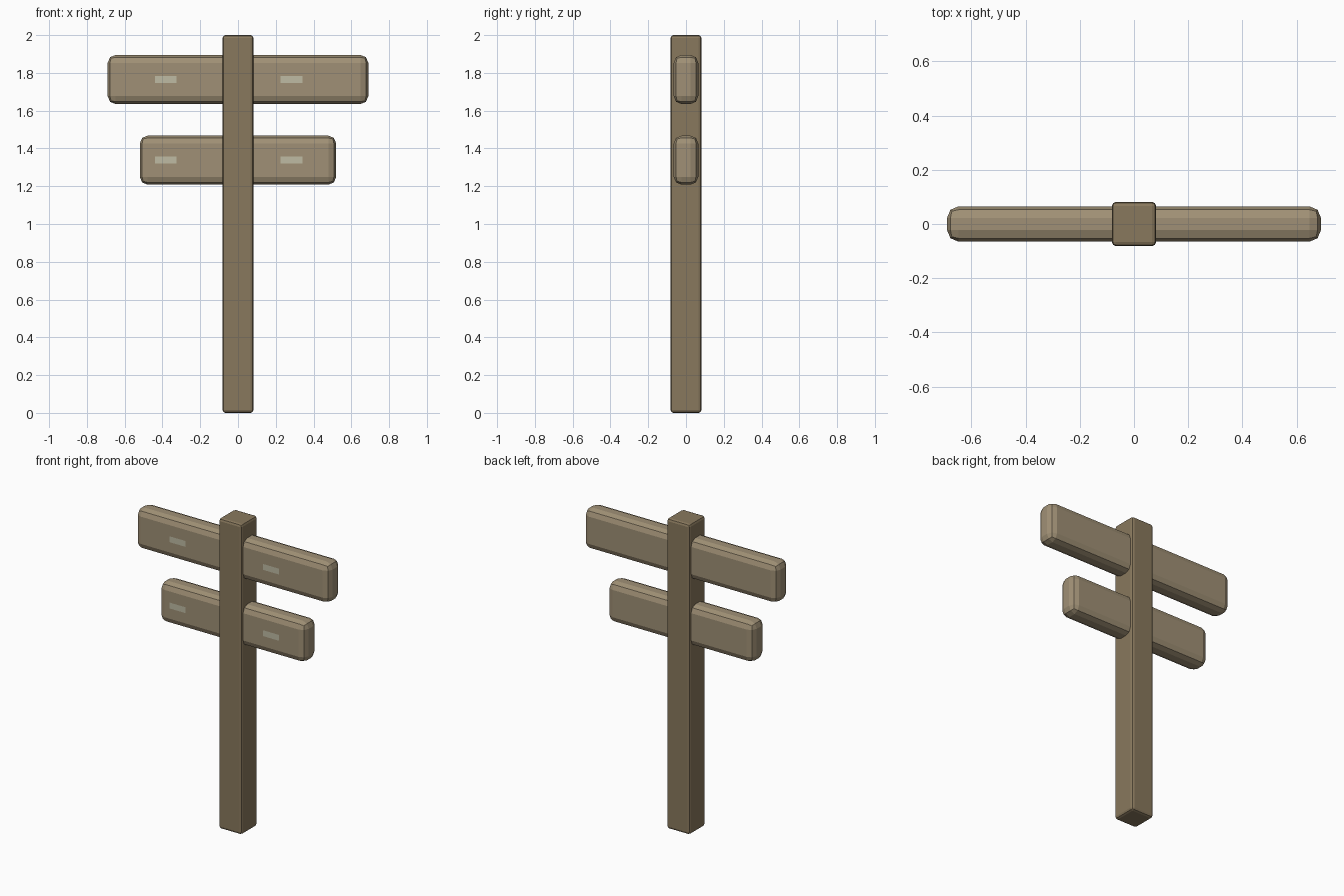
import bpy
import math

if "Cube" in bpy.data.objects:
    bpy.data.objects.remove(bpy.data.objects["Cube"])


def material(name, color):
    mat = bpy.data.materials.new(name)
    mat.diffuse_color = (*color, 1)
    mat.use_nodes = True
    mat.node_tree.nodes["Principled BSDF"].inputs["Base Color"].default_value = mat.diffuse_color
    return mat


post_wood = material("post_wood", (0.25, 0.19, 0.11))
board_wood = material("board_wood", (0.35, 0.28, 0.18))
plate_metal = material("plate_metal", (0.52, 0.50, 0.37))


def beveled_box(name, size, center, bevel, mat):
    bpy.ops.mesh.primitive_cube_add(size=1, location=center)
    ob = bpy.context.object
    ob.name = name
    ob.scale = size
    bpy.ops.object.transform_apply(location=False, rotation=False, scale=True)
    mod = ob.modifiers.new("rounded_edges", 'BEVEL')
    mod.width = bevel
    mod.segments = 2
    ob.data.materials.append(mat)
    return ob


# Upright post
beveled_box("post", (0.164, 0.164, 2.0), (0, 0, 1.0), 0.016, post_wood)

# Cross boards running through the post, each with a thin plate per side
for level, width, z in (("upper", 1.38, 1.765), ("lower", 1.04, 1.338)):
    beveled_box(level + "_board", (width, 0.13, 0.26), (0, 0, z), 0.042, board_wood)
    for side, x in (("left", -0.383), ("right", 0.283)):
        bpy.ops.mesh.primitive_plane_add(
            size=1, location=(x, -0.07, z), rotation=(math.pi / 2, 0, 0))
        plate = bpy.context.object
        plate.name = f"{level}_{side}_plate"
        plate.scale = (0.115, 0.038, 1)
        plate.data.materials.append(plate_metal)
